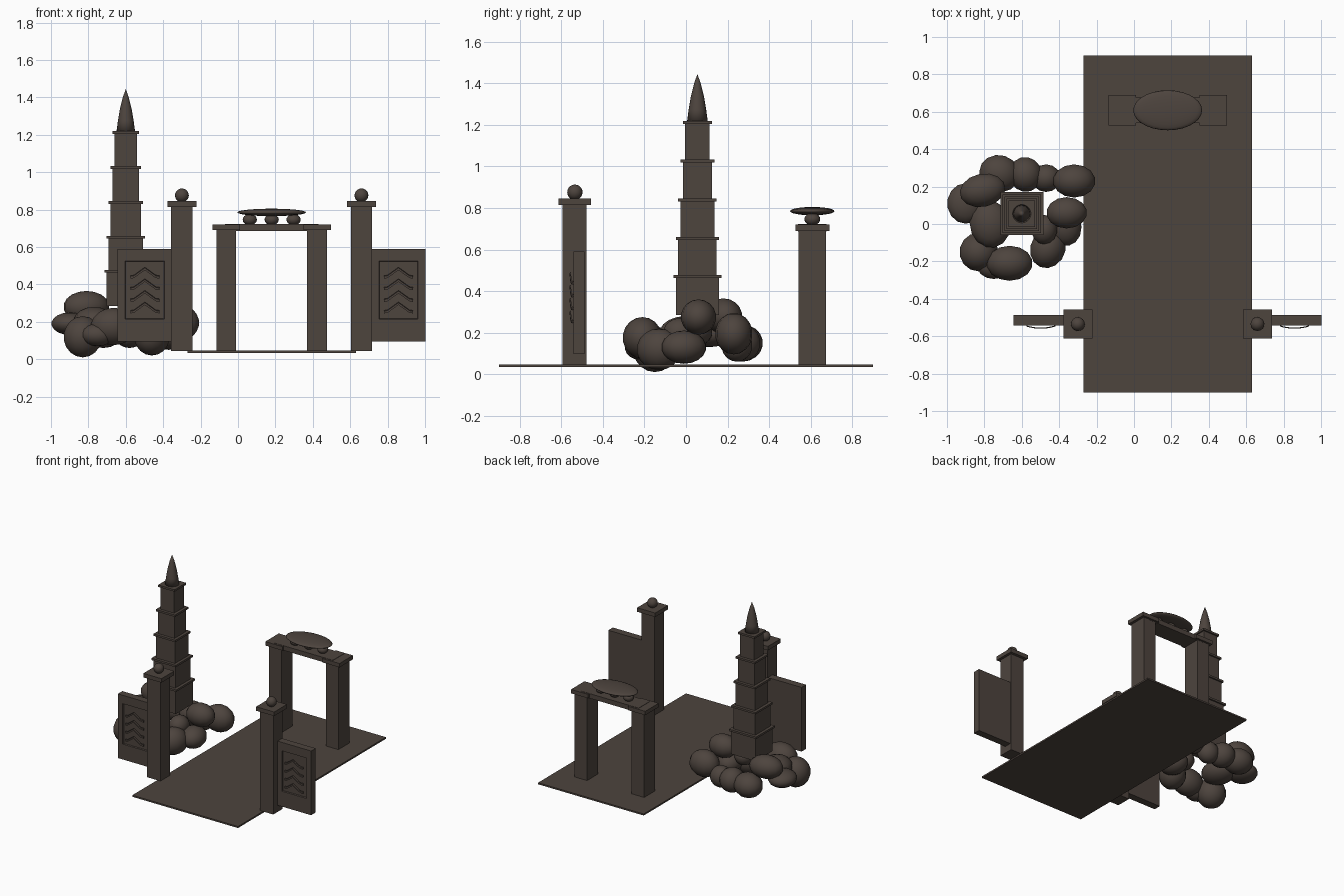
import bpy, bmesh, math
from mathutils import Matrix, Vector

if "Cube" in bpy.data.objects:
    bpy.data.objects.remove(bpy.data.objects["Cube"])

stone = bpy.data.materials.new("dark brown stone")
stone.diffuse_color = (0.075, 0.058, 0.048, 1)
stone.use_nodes = True
stone.node_tree.nodes["Principled BSDF"].inputs["Base Color"].default_value = stone.diffuse_color
AXIS = 0.18  # the gate and arch mirror about this x


def finish(name, bm, smooth=False):
    bmesh.ops.recalc_face_normals(bm, faces=bm.faces)
    me = bpy.data.meshes.new(name)
    bm.to_mesh(me)
    bm.free()
    me.materials.append(stone)
    for p in me.polygons:
        p.use_smooth = smooth
    ob = bpy.data.objects.new(name, me)
    bpy.context.collection.objects.link(ob)
    return ob


def box(name, x0, x1, y0, y1, z0, z1):
    bm = bmesh.new()
    m = Matrix.Translation(((x0 + x1) / 2, (y0 + y1) / 2, (z0 + z1) / 2))
    bmesh.ops.create_cube(bm, size=1, matrix=m @ Matrix.Diagonal((x1 - x0, y1 - y0, z1 - z0, 1)))
    return finish(name, bm)


def ellipsoid(name, c, r, seg=16, rings=10, tilt=(0, 0, 0)):
    bm = bmesh.new()
    rot = Matrix.Rotation(tilt[2], 4, 'Z') @ Matrix.Rotation(tilt[1], 4, 'Y') @ Matrix.Rotation(tilt[0], 4, 'X')
    m = Matrix.Translation(c) @ rot @ Matrix.Diagonal((*r, 1))
    bmesh.ops.create_uvsphere(bm, u_segments=seg, v_segments=rings, radius=1, matrix=m)
    return finish(name, bm, True)


# path slab
box("path", -0.27, 0.63, -0.9, 0.9, 0.034, 0.046)


def wing_panel(name, cx):
    """Slab with a recessed front field."""
    bm = bmesh.new()
    m = Matrix.Translation((cx, -0.515, 0.343))
    bmesh.ops.create_cube(bm, size=1, matrix=m @ Matrix.Diagonal((0.29, 0.055, 0.494, 1)))
    bm.normal_update()
    front = [f for f in bm.faces if f.normal.y < -0.9]
    bmesh.ops.inset_region(bm, faces=front, thickness=0.04)
    for v in front[0].verts:
        v.co.x = cx + math.copysign(0.105, v.co.x - cx)
        v.co.z = 0.525 if v.co.z > 0.34 else 0.214
    bmesh.ops.inset_region(bm, faces=front, thickness=0.004, depth=-0.01)
    finish(name, bm)


def chevron(name, cx, z):
    """Bowed eyebrow strip: pointed in z, bulging forward in the middle."""
    bm = bmesh.new()
    rows = []
    for i in range(9):
        t = i / 4 - 1
        x = cx + 0.078 * t
        y = -0.548 - 0.012 * (1 - t * t)
        zz = z - 0.045 * min(1, abs(t) * 1.25)
        rows.append([bm.verts.new(p) for p in (
            (x, y, zz), (x, y + 0.006, zz + 0.004), (x, y + 0.006, zz - 0.01), (x, y, zz - 0.012))])
    for a, b in zip(rows, rows[1:]):
        for k in range(4):
            bm.faces.new((a[k], a[(k + 1) % 4], b[(k + 1) % 4], b[k]))
    bm.faces.new(rows[0])
    bm.faces.new(rows[-1][::-1])
    finish(name, bm)


# gate posts, wing panels and arch legs, mirrored
for side, s in (("left", -1), ("right", 1)):
    px = AXIS + s * 0.48
    box(side + "_gate_post", px - 0.057, px + 0.057, -0.595, -0.48, 0.045, 0.82)
    box(side + "_gate_post_cap", px - 0.077, px + 0.077, -0.613, -0.458, 0.815, 0.846)
    ellipsoid(side + "_gate_finial", (px, -0.535, 0.876), (0.037, 0.037, 0.037))
    cx = AXIS + s * 0.678
    wing_panel(side + "_wing_panel", cx)
    for i in range(4):
        chevron(f"{side}_chevron_{i}", cx, 0.488 - 0.062 * i)
    ax = AXIS + s * 0.243
    box(side + "_arch_leg", ax - 0.053, ax + 0.053, 0.541, 0.675, 0.045, 0.70)
    box(side + "_arch_capital", ax - 0.073, ax + 0.073, 0.526, 0.69, 0.69, 0.72)

# arch lintel, three balls and oval crown
box("arch_lintel", AXIS - 0.25, AXIS + 0.25, 0.54, 0.676, 0.686, 0.722)
for i in (-1, 0, 1):
    ellipsoid(f"arch_ball_{i + 2}", (AXIS + 0.117 * i, 0.608, 0.746), (0.038, 0.038, 0.03))
ellipsoid("arch_crown", (AXIS, 0.608, 0.785), (0.184, 0.107, 0.02), 28, 12)

# tiered tower with ledges
TX, TY = -0.6, 0.055
z = 0.285
for i, top in enumerate((0.47, 0.652, 0.838, 1.025, 1.212)):
    h = 0.104 - 0.0112 * i
    box(f"tower_tier_{i + 1}", TX - h, TX + h, TY - h, TY + h, z, top)
    e = h + 0.011
    box(f"tower_ledge_{i + 1}", TX - e, TX + e, TY - e, TY + e, top - 0.007, top + 0.008)
    z = top

# spire: bulged cone
bm = bmesh.new()
prof = [(0.05, 1.215), (0.042, 1.275), (0.031, 1.34), (0.016, 1.4)]
n = 20
rings = [[bm.verts.new((TX + r * math.cos(2 * math.pi * k / n), TY + r * math.sin(2 * math.pi * k / n), h))
          for k in range(n)] for r, h in prof]
tip = bm.verts.new((TX, TY, 1.445))
for a, b in zip(rings, rings[1:]):
    for k in range(n):
        bm.faces.new((a[k], a[(k + 1) % n], b[(k + 1) % n], b[k]))
for k in range(n):
    bm.faces.new((rings[-1][k], rings[-1][(k + 1) % n], tip))
bm.faces.new(rings[0][::-1])
finish("spire", bm, True)

# ring of boulders: centre, radii, yaw
rocks = [
    ((-0.90, 0.11, 0.19), (0.10, 0.11, 0.06), 0),
    ((-0.81, 0.18, 0.28), (0.125, 0.09, 0.085), 0.2),
    ((-0.72, 0.27, 0.15), (0.11, 0.10, 0.09), -0.3),
    ((-0.58, 0.265, 0.15), (0.09, 0.095, 0.09), 0.3),
    ((-0.47, 0.245, 0.14), (0.08, 0.075, 0.08), 0),
    ((-0.32, 0.23, 0.195), (0.115, 0.09, 0.10), 0),
    ((-0.36, 0.06, 0.275), (0.11, 0.085, 0.085), 0),
    ((-0.37, -0.01, 0.13), (0.09, 0.11, 0.08), 0.2),
    ((-0.46, -0.13, 0.12), (0.095, 0.11, 0.10), -0.4),
    ((-0.48, -0.03, 0.20), (0.07, 0.08, 0.07), 0),
    ((-0.665, -0.21, 0.175), (0.125, 0.095, 0.10), 0),
    ((-0.83, -0.15, 0.12), (0.105, 0.105, 0.11), 0),
    ((-0.77, 0.0, 0.20), (0.11, 0.13, 0.08), 0.2),
    ((-0.75, -0.225, 0.13), (0.09, 0.07, 0.06), 0),
]
for i, (c, r, yaw) in enumerate(rocks):
    ellipsoid(f"boulder_{i + 1}", c, r, 14, 9, (0, 0, yaw))
